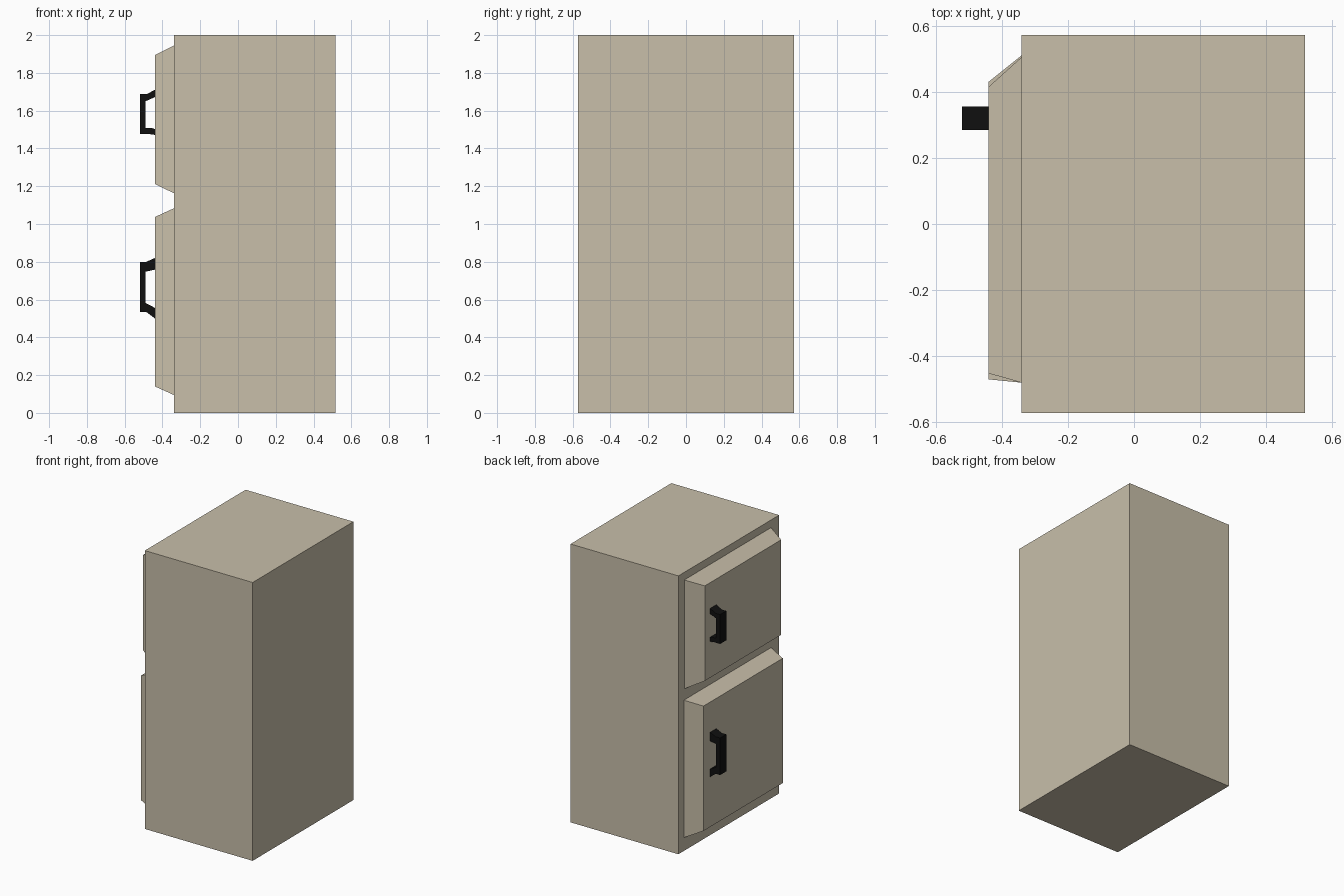
import bpy
import bmesh

if "Cube" in bpy.data.objects:
    bpy.data.objects.remove(bpy.data.objects["Cube"])


def material(name, rgb):
    mat = bpy.data.materials.new(name)
    mat.diffuse_color = (*rgb, 1)
    mat.use_nodes = True
    mat.node_tree.nodes["Principled BSDF"].inputs["Base Color"].default_value = mat.diffuse_color
    return mat


def loft(name, ring_a, ring_b, mat):
    """Solid between two matching closed rings of points."""
    bm = bmesh.new()
    a = [bm.verts.new(p) for p in ring_a]
    b = [bm.verts.new(p) for p in ring_b]
    bm.faces.new(a)
    bm.faces.new(b[::-1])
    for i in range(len(a)):
        j = (i + 1) % len(a)
        bm.faces.new((a[i], b[i], b[j], a[j]))
    bmesh.ops.recalc_face_normals(bm, faces=bm.faces)
    mesh = bpy.data.meshes.new(name)
    bm.to_mesh(mesh)
    bm.free()
    mesh.materials.append(mat)
    obj = bpy.data.objects.new(name, mesh)
    bpy.context.collection.objects.link(obj)
    return obj


def rect(x, y0, y1, z0, z1):
    return [(x, y0, z0), (x, y1, z0), (x, y1, z1), (x, y0, z1)]


def handle(name, profile):
    """Bracket outline in x/z, extruded across y."""
    loft(name, [(x, 0.285, z) for x, z in profile],
         [(x, 0.355, z) for x, z in profile], black)


cream = material("cream", (0.58, 0.52, 0.40))
black = material("black", (0.005, 0.005, 0.005))

# Cabinet body
loft("cabinet", rect(-0.34, -0.572, 0.572, 0, 2), rect(0.517, -0.572, 0.572, 0, 2), cream)

# Doors with bevelled sides
loft("upper_door", rect(-0.34, -0.48, 0.505, 1.163, 1.945),
     rect(-0.44, -0.452, 0.415, 1.212, 1.895), cream)
loft("lower_door", rect(-0.34, -0.48, 0.51, 0.095, 1.083),
     rect(-0.44, -0.47, 0.43, 0.14, 1.037), cream)

# Bracket handles
handle("upper_handle", [(-0.44, 1.71), (-0.485, 1.687), (-0.52, 1.687), (-0.52, 1.476),
                        (-0.47, 1.476), (-0.44, 1.472), (-0.44, 1.503), (-0.455, 1.508),
                        (-0.489, 1.508), (-0.489, 1.65), (-0.44, 1.672)])
handle("lower_handle", [(-0.44, 0.82), (-0.485, 0.80), (-0.52, 0.80), (-0.52, 0.534),
                        (-0.485, 0.534), (-0.44, 0.50), (-0.44, 0.556),
                        (-0.489, 0.582), (-0.489, 0.748), (-0.44, 0.758)])
